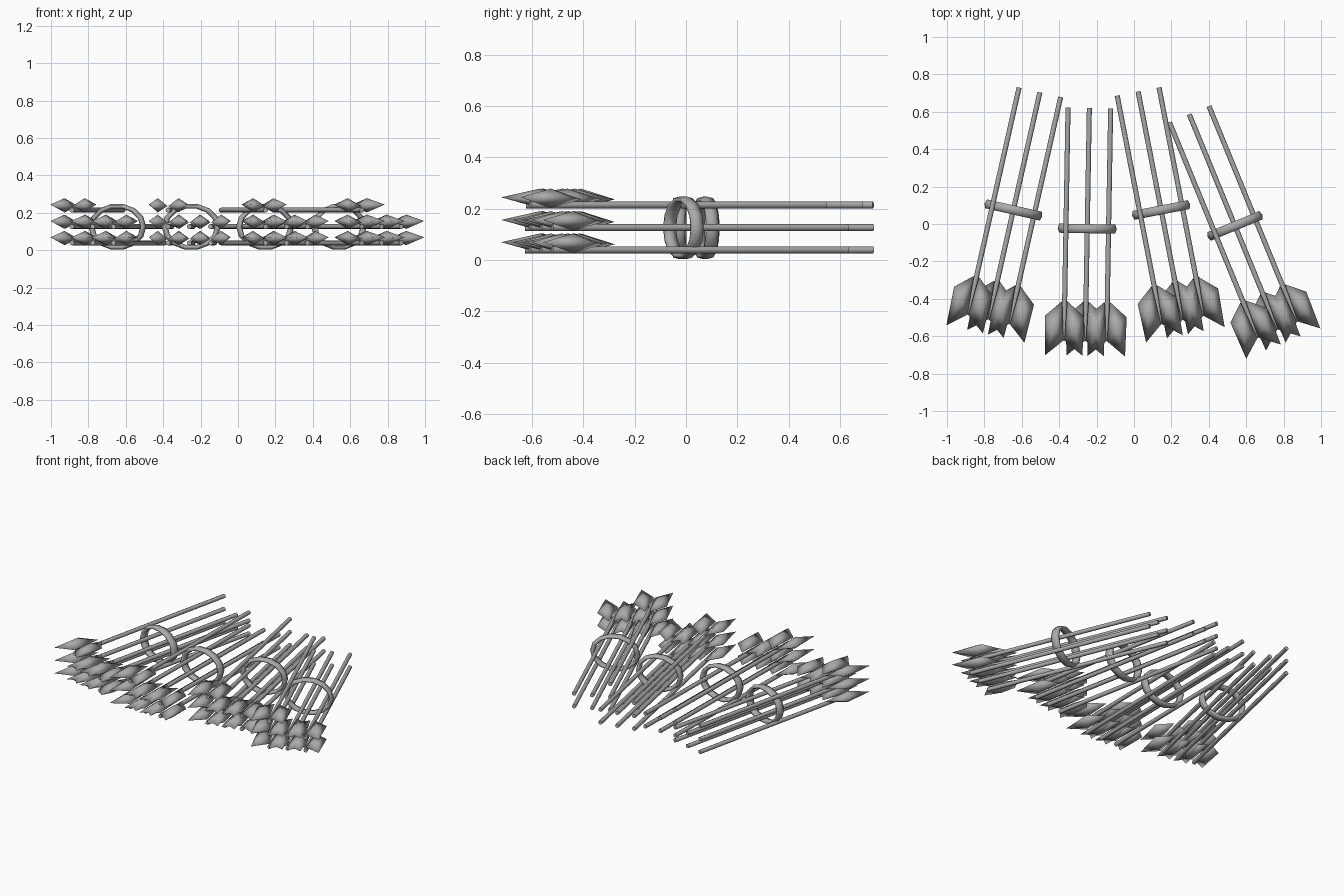
import bpy
import bmesh
from math import radians, pi
from mathutils import Matrix, Vector

cube = bpy.data.objects.get("Cube")
if cube:
    bpy.data.objects.remove(cube, do_unlink=True)

# One plain grey for everything
grey = bpy.data.materials.new("plain grey")
grey.use_nodes = True
grey.diffuse_color = (0.4, 0.4, 0.4, 1)
grey.node_tree.nodes["Principled BSDF"].inputs["Base Color"].default_value = (0.4, 0.4, 0.4, 1)

TIP, TAIL = 0.645, -0.6          # shaft ends along the bundle axis
SPACING = 0.114                  # gap between shafts in a row
ROWS = (0.039, 0.126, 0.214)     # heights of the three layers


def finish(bm, name):
    bmesh.ops.recalc_face_normals(bm, faces=bm.faces)
    mesh = bpy.data.meshes.new(name)
    bm.to_mesh(mesh)
    bm.free()
    mesh.materials.append(grey)
    return mesh


def make_shaft():
    bm = bmesh.new()
    bmesh.ops.create_cone(bm, cap_ends=True, segments=8, radius1=0.0135,
                          radius2=0.0135, depth=TIP - TAIL)
    bm.transform(Matrix.Translation((0, (TIP + TAIL) / 2, 0)) @ Matrix.Rotation(pi / 2, 4, 'X'))
    for face in bm.faces:
        face.smooth = len(face.verts) == 4
    for edge in bm.edges:
        edge.smooth = all(f.smooth for f in edge.link_faces)
    return finish(bm, "shaft")


def make_fletching():
    # Two swept, pillow-shaped vanes lying on the shaft
    bm = bmesh.new()
    for side in (-1, 1):
        outline = [(0.014, -0.39, 0.022), (0.105, -0.47, 0.03),
                   (0.1, -0.68, 0.03), (0.002, -0.6, 0.022)]
        rim = [bm.verts.new((side * x, y, z)) for x, y, z in outline]
        middle = sum((v.co for v in rim), Vector()) / 4
        for lift in (0.038, -0.038):
            apex = bm.verts.new(middle + Vector((0, 0, lift)))
            for i in range(4):
                bm.faces.new((rim[i], rim[(i + 1) % 4], apex)).smooth = True
    return finish(bm, "fletching")


def make_ring(major=14, minor=6):
    # Oval band with a flattened six-sided section
    bm = bmesh.new()
    loops = []
    for i in range(major):
        turn = Matrix.Rotation(2 * pi * i / major, 3, 'Y')
        loop = []
        for j in range(minor):
            p = Matrix.Rotation(2 * pi * j / minor, 3, 'Z') @ Vector((1, 0, 0))
            p = turn @ Vector((0.142 + 0.016 * p.x, 0.028 * p.y, 0))
            loop.append(bm.verts.new((p.x, p.y, p.z * 0.79)))
        loops.append(loop)
    for i in range(major):
        a, b = loops[i], loops[(i + 1) % major]
        for j in range(minor):
            k = (j + 1) % minor
            bm.faces.new((a[j], a[k], b[k], b[j])).smooth = True
    return finish(bm, "ring")


shaft, fletching, ring = make_shaft(), make_fletching(), make_ring()


def place(mesh, name, matrix):
    obj = bpy.data.objects.new(name, mesh)
    obj.matrix_world = matrix
    bpy.context.collection.objects.link(obj)


# Four fanned bundles: centre x, centre y, turn in degrees
bundles = [(-0.645, 0.075, -12.7), (-0.25, -0.025, -1),
           (0.145, 0.075, 11), (0.54, -0.01, 22.3)]
for number, (x, y, angle) in enumerate(bundles, 1):
    base = Matrix.Translation((x, y, 0)) @ Matrix.Rotation(radians(angle), 4, 'Z')
    place(ring, f"bundle_{number}_ring", base @ Matrix.Translation((0, 0, 0.125)))
    for row, z in enumerate(ROWS, 1):
        # The top layer holds a single arrow
        for column in ((-1,) if row == 3 else (-1, 0, 1)):
            spot = base @ Matrix.Translation((column * SPACING, 0, z))
            label = f"bundle_{number}_row_{row}_column_{column + 2}"
            place(shaft, label + "_shaft", spot)
            place(fletching, label + "_fletching", spot)
